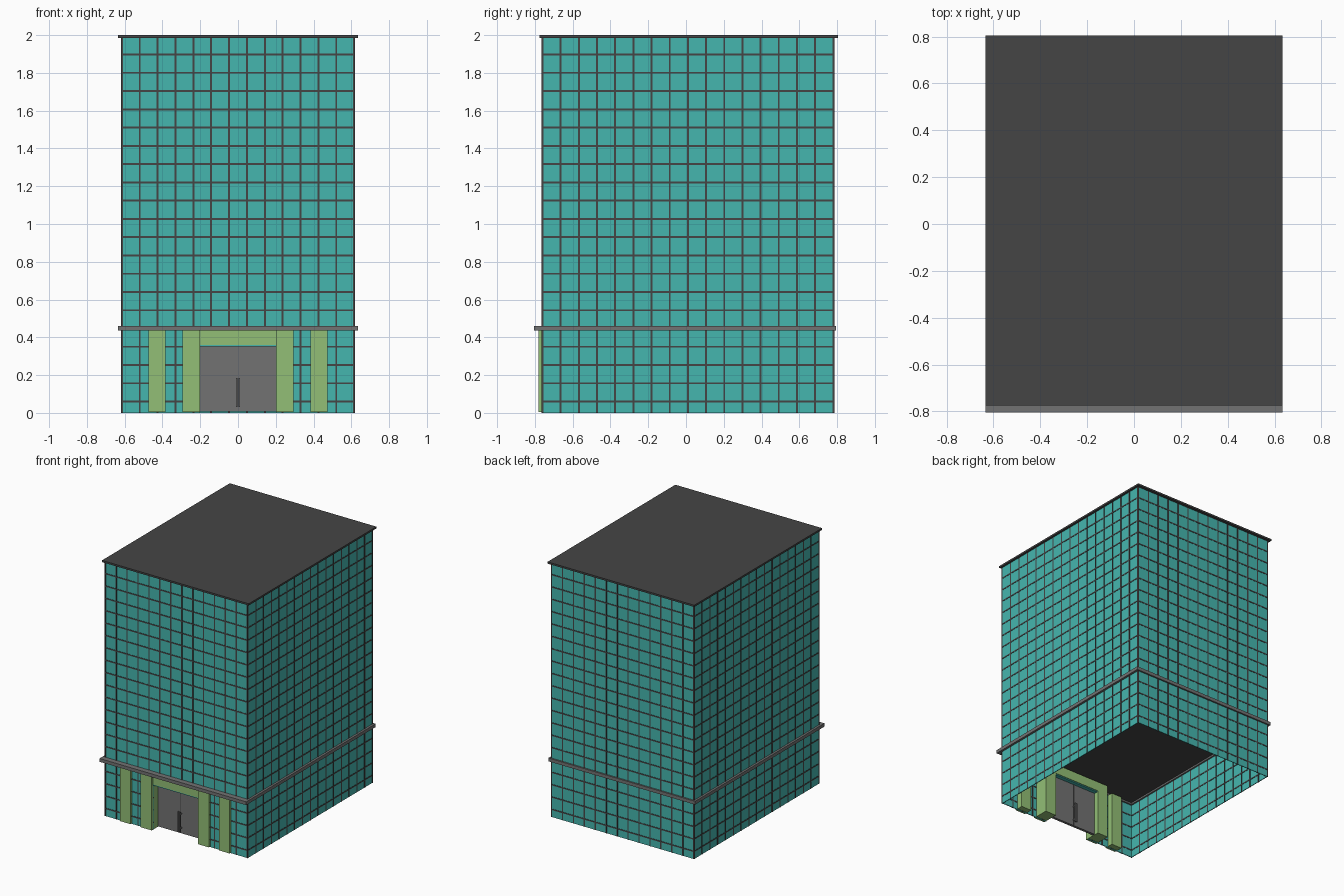
import bpy, bmesh
from mathutils import Matrix, Vector

cube = bpy.data.objects.get("Cube")
if cube:
    bpy.data.objects.remove(cube, do_unlink=True)


def material(name, colour):
    m = bpy.data.materials.new(name)
    m.use_nodes = True
    rgba = (*colour, 1)
    m.diffuse_color = rgba
    bsdf = m.node_tree.nodes["Principled BSDF"]
    bsdf.inputs["Base Color"].default_value = rgba
    bsdf.inputs["Roughness"].default_value = 0.8
    return m


TEAL = material("teal_glass", (0.06, 0.47, 0.43))
DARK = material("dark_grey", (0.06, 0.06, 0.06))
GREY = material("mid_grey", (0.17, 0.17, 0.17))
GREEN = material("leaf_green", (0.29, 0.52, 0.18))


def boxes(name, mat, extents):
    """One object made of boxes, each given as (x0, x1, y0, y1, z0, z1)."""
    bm = bmesh.new()
    for x0, x1, y0, y1, z0, z1 in extents:
        centre = Vector((x0 + x1, y0 + y1, z0 + z1)) / 2
        size = Matrix.Diagonal((x1 - x0, y1 - y0, z1 - z0, 1))
        bmesh.ops.create_cube(bm, size=1, matrix=Matrix.Translation(centre) @ size)
    mesh = bpy.data.meshes.new(name)
    bm.to_mesh(mesh)
    bm.free()
    mesh.materials.append(mat)
    obj = bpy.data.objects.new(name, mesh)
    bpy.context.collection.objects.link(obj)
    return obj


def both_sides(x0, x1, *rest):
    return [(x0, x1, *rest), (-x1, -x0, *rest)]


# Main dimensions: wall centre lines, bar size, floor heights
X, FRONT, BACK = 0.615, -0.76, 0.78
TOP, FLOOR, DOOR = 1.99, 0.448, 0.2
BAR, GLASS = 0.005, 0.003
COLS, ROWS, DEPTH_COLS = 13, 20, 16
xs = [-X + 2 * X * i / COLS for i in range(COLS + 1)]
ys = [FRONT + (BACK - FRONT) * i / DEPTH_COLS for i in range(DEPTH_COLS + 1)]
zs = [0.06 + 0.0967 * i for i in range(ROWS)]

# Glass walls, with the entrance left open
boxes("side_glass", TEAL, both_sides(X - GLASS, X + GLASS, FRONT, BACK, 0, TOP))
boxes("back_glass", TEAL, [(-X, X, BACK - GLASS, BACK + GLASS, 0, TOP)])
boxes("front_glass", TEAL,
      [(-X, X, FRONT - GLASS, FRONT + GLASS, FLOOR, TOP)]
      + both_sides(DOOR, X, FRONT - GLASS, FRONT + GLASS, 0, FLOOR))

# Side wall grid
side = []
for y in ys:
    side += both_sides(X - BAR, X + BAR, y - BAR, y + BAR, 0, TOP)
for z in zs:
    side += both_sides(X - BAR, X + BAR, FRONT, BACK, z - BAR, z + BAR)
boxes("side_grid", DARK, side)

# Back wall grid
back = [(x - BAR, x + BAR, BACK - BAR, BACK + BAR, 0, TOP) for x in xs]
back += [(-X, X, BACK - BAR, BACK + BAR, z - BAR, z + BAR) for z in zs]
boxes("back_grid", DARK, back)

# Front wall grid, skipping the entrance
y0, y1 = FRONT - BAR, FRONT + BAR
front = []
for x in xs:
    bottom = 0 if abs(x) > DOOR else FLOOR
    front.append((x - BAR, x + BAR, y0, y1, bottom, TOP))
for z in zs:
    if z > FLOOR - 0.01:
        front.append((-X, X, y0, y1, z - BAR, z + BAR))
    else:
        front += both_sides(DOOR, X, y0, y1, z - BAR, z + BAR)
boxes("front_grid", DARK, front)

# Roof and the ceiling above the ground floor
boxes("roof", DARK, [(-0.635, 0.635, -0.775, 0.805, 1.986, 2)])
boxes("ground_floor_ceiling", DARK, [(-X, X, FRONT, BACK, FLOOR, FLOOR + 0.008)])

# Ledge running round the building
LOW, HIGH, INNER = 0.435, 0.461, 0.6
boxes("ledge", GREY,
      both_sides(INNER, 0.635, -0.805, 0.795, LOW, HIGH)
      + [(-INNER, INNER, -0.805, -0.745, LOW, HIGH),
         (-INNER, INNER, 0.765, 0.795, LOW, HIGH)])

# Entrance columns and header
boxes("outer_columns", GREEN, both_sides(0.385, 0.475, -0.782, -0.71, 0.005, LOW))
boxes("inner_columns", GREEN, both_sides(DOOR, 0.295, -0.782, -0.65, 0.005, LOW))
boxes("entrance_header", GREEN, [(-DOOR, DOOR, -0.768, -0.65, 0.36, LOW)])
boxes("entrance_soffit", TEAL, [(-DOOR, DOOR, -0.765, -0.655, 0.352, 0.36)])

# Double door with seam and handles
boxes("double_door", GREY, [(-DOOR, DOOR, -0.705, -0.685, 0.008, 0.352)])
boxes("door_seam", DARK, [(-0.001, 0.001, -0.707, -0.683, 0.008, 0.352)])
handles = []
for y0, y1 in ((-0.735, -0.725), (-0.665, -0.655)):
    handles += both_sides(0.002, 0.01, y0, y1, 0.03, 0.185)
for z in (0.05, 0.16):
    handles += both_sides(0.003, 0.009, -0.73, -0.66, z, z + 0.008)
boxes("door_handles", GREY, handles)
